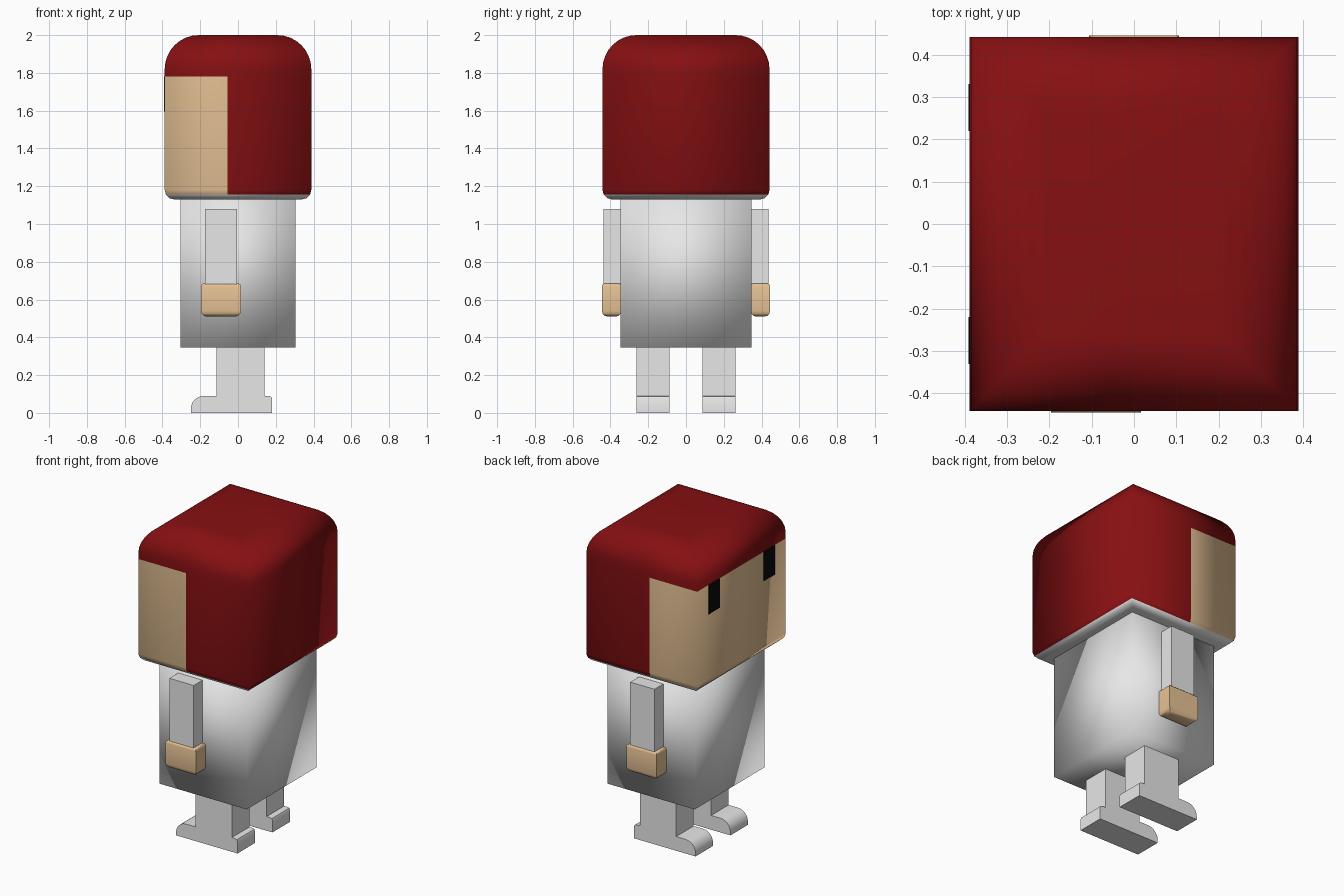
import bpy, bmesh, math

if "Cube" in bpy.data.objects:
    bpy.data.objects.remove(bpy.data.objects["Cube"])


def material(name, rgb):
    m = bpy.data.materials.new(name)
    m.diffuse_color = (*rgb, 1)
    m.use_nodes = True
    m.node_tree.nodes["Principled BSDF"].inputs["Base Color"].default_value = m.diffuse_color
    return m


RED = material("dark red", (0.24, 0.005, 0.006))
SKIN = material("tan skin", (0.82, 0.56, 0.31))
GREY = material("light grey", (0.8, 0.8, 0.8))
BLACK = material("black", (0.003, 0.003, 0.003))


def finish(bm, name, mats, smooth=None):
    bmesh.ops.recalc_face_normals(bm, faces=bm.faces)
    me = bpy.data.meshes.new(name)
    bm.to_mesh(me)
    bm.free()
    for m in mats:
        me.materials.append(m)
    ob = bpy.data.objects.new(name, me)
    bpy.context.collection.objects.link(ob)
    if smooth == "all":
        me.shade_smooth()
    elif smooth:
        bpy.context.view_layer.objects.active = ob
        ob.select_set(True)
        bpy.ops.object.shade_smooth_by_angle(angle=math.radians(smooth))
        ob.select_set(False)
    return ob


def box(name, x, y, z, mat, smooth=None, bevel=0):
    bm = bmesh.new()
    bmesh.ops.create_cube(bm, size=1)
    for v in bm.verts:
        v.co = [(r[0] + r[1]) / 2 + c * (r[1] - r[0]) for c, r in zip(v.co, (x, y, z))]
    if bevel:  # round the horizontal edges around the bottom and top
        for top, width in ((False, bevel), (True, bevel / 2)):
            mid = (z[0] + z[1]) / 2
            edges = [e for e in bm.edges
                     if all((v.co.z > mid) == top for v in e.verts)]
            bmesh.ops.bevel(bm, geom=edges, offset=width, segments=3,
                            profile=0.5, affect='EDGES')
    return finish(bm, name, [mat], smooth)


# Head: stacked rectangles with a rounded top and bottom
HX, HY, R, B = 0.388, 0.442, 0.18, 0.05
rings = []  # (height, inset)
for i in range(4):
    a = math.radians(90 - 30 * i)
    rings.append((1.13 + B - B * math.sin(a), B - B * math.cos(a)))
rings.append((1.78, 0))
for i in range(9):
    a = math.radians(90 * i / 8)
    rings.append((2 - R + R * math.sin(a), R - R * math.cos(a)))
bm = bmesh.new()
loops = [[bm.verts.new((sx * (HX - d), sy * (HY - d), z))
          for sx, sy in ((-1, -1), (1, -1), (1, 1), (-1, 1))] for z, d in rings]
for lo, hi in zip(loops, loops[1:]):
    for i in range(4):
        j = (i + 1) % 4
        bm.faces.new((lo[i], lo[j], hi[j], hi[i]))
bm.faces.new(loops[0][::-1])
bm.faces.new(loops[-1])
# cut the hairline, then colour skin in front of it and grey underneath
bmesh.ops.bisect_plane(bm, geom=bm.verts[:] + bm.edges[:] + bm.faces[:],
                       plane_co=(-0.055, 0, 0), plane_no=(1, 0, 0))
for f in bm.faces:
    c = f.calc_center_median()
    if c.z < 1.148:
        f.material_index = 2
    elif c.x < -0.056 and c.z < 1.78:
        f.material_index = 1
finish(bm, "head", [RED, SKIN, GREY], "all")

# Body
box("body", (-0.305, 0.305), (-0.348, 0.348), (0.345, 1.16), GREY, "all")


# Foot profile with a rounded toe
toe = [(-0.18 - 0.07 * math.sin(math.radians(a)), 0.02 + 0.07 * math.cos(math.radians(a)))
       for a in range(0, 91, 15)]
foot_profile = toe + [(-0.25, 0), (0.18, 0), (0.18, 0.075), (0.175, 0.086), (0.165, 0.09)]

for side, s, shift in (("right", -1, -0.09), ("left", 1, 0)):
    def span(a, b):
        return tuple(sorted((s * a, s * b)))

    # Eye plate on the face
    box(side + "_eye", (-HX - 0.003, -HX + 0.003), span(0.22, 0.33), (1.595, 1.78), BLACK)
    # Arm and hand
    box(side + "_arm", (shift - 0.085, shift + 0.085), span(0.345, 0.436), (0.66, 1.08), GREY)
    box(side + "_hand", (shift - 0.106, shift + 0.106), span(0.342, 0.445), (0.51, 0.685),
        SKIN, 40, 0.03)
    # Leg
    y = span(0.087, 0.262)
    box(side + "_leg", (-0.115, 0.14), y, (0.08, 0.36), GREY)
    # Foot
    bm = bmesh.new()
    f = bm.faces.new([bm.verts.new((px, y[0], pz)) for px, pz in foot_profile])
    ext = bmesh.ops.extrude_face_region(bm, geom=[f])
    bmesh.ops.translate(bm, vec=(0, y[1] - y[0], 0),
                        verts=[g for g in ext["geom"] if isinstance(g, bmesh.types.BMVert)])
    finish(bm, side + "_foot", [GREY], 40)
